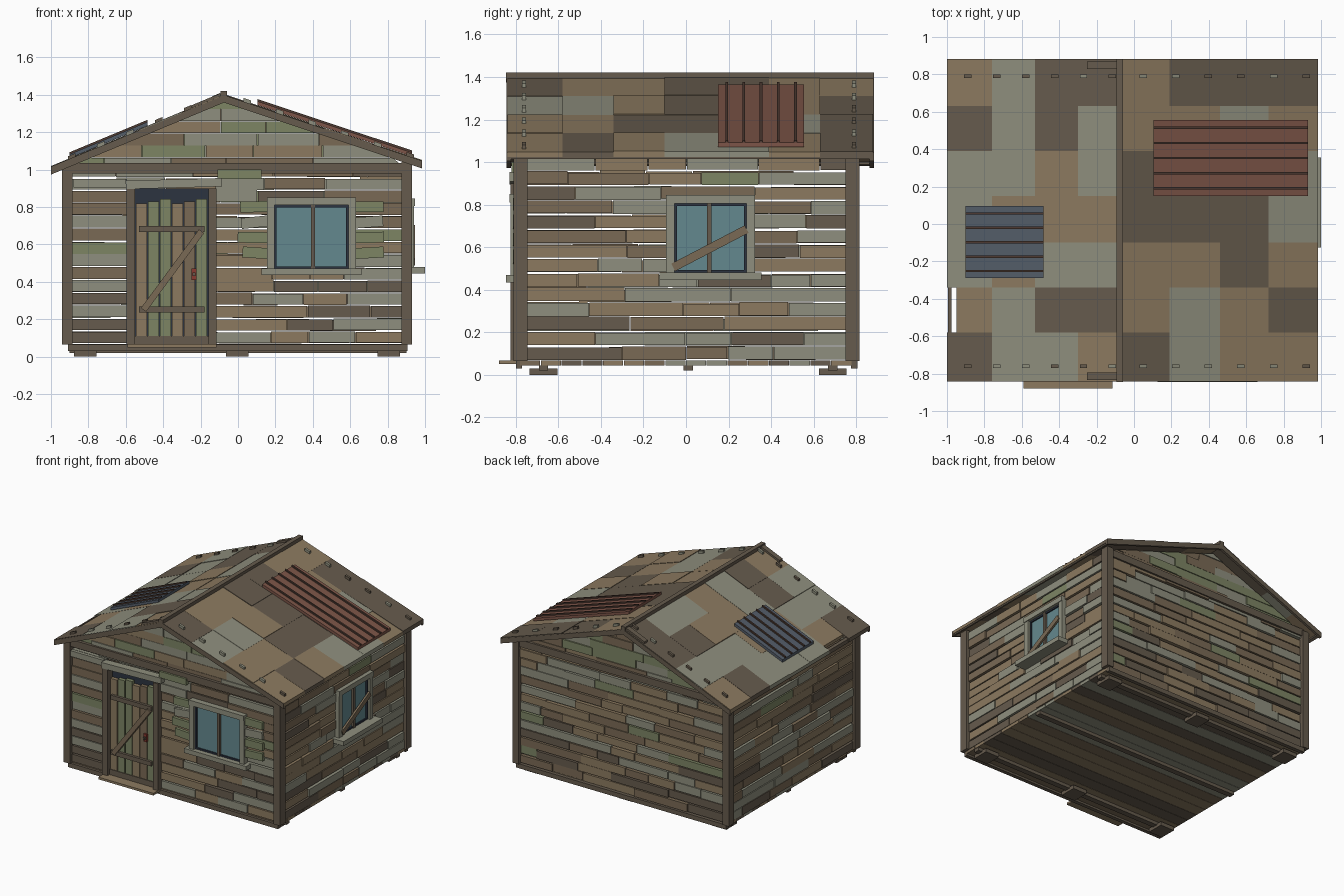
import bpy, bmesh, random
from mathutils import Vector as V

if "Cube" in bpy.data.objects:
    bpy.data.objects.remove(bpy.data.objects["Cube"])

random.seed(7)
HEX = dict(T="8c7a60", G="8f8f7e", D="665b4d", B="7a6a55", E="7d8564", red="7d5548",
           blue="545d69", glass="64898f", navy="2c3340", rib="4d3a32", lock="8a3a30")


def linear(h):
    c = [int(h[i:i + 2], 16) / 255 for i in (0, 2, 4)]
    return [(x / 12.92 if x < .04 else ((x + .055) / 1.055) ** 2.4) for x in c] + [1]


MATS = {}
for key, h in HEX.items():
    MATS[key] = bpy.data.materials.new("colour_" + key)
    MATS[key].diffuse_color = linear(h)


# Every solid is a polygon swept along a vector: (points, vector, colour)
def box(x0, x1, y0, y1, z0, z1, c):
    return [(x0, y0, z0), (x1, y0, z0), (x1, y1, z0), (x0, y1, z0)], (0, 0, z1 - z0), c


def bar(a, b, width, depth, c):
    a, b, d = V(a), V(b), V(depth)
    s = (b - a).cross(d).normalized() * width / 2
    return [a - s, b - s, b + s, a + s], d, c


def part(name, solids):
    bm = bmesh.new()
    me = bpy.data.meshes.new(name)
    slots = []
    for pts, vec, c in solids:
        if c not in slots:
            slots.append(c)
            me.materials.append(MATS[c])
        n = len(pts)
        lo = [bm.verts.new(p) for p in pts]
        hi = [bm.verts.new(V(p) + V(vec)) for p in pts]
        faces = [lo[::-1], hi] + [[lo[i], lo[(i + 1) % n], hi[(i + 1) % n], hi[i]] for i in range(n)]
        for f in faces:
            bm.faces.new(f).material_index = slots.index(c)
    bmesh.ops.recalc_face_normals(bm, faces=bm.faces[:])
    bm.to_mesh(me)
    bm.free()
    ob = bpy.data.objects.new(name, me)
    bpy.context.collection.objects.link(ob)
    return ob


# Roof profile: off-centre ridge with unequal slopes
RX, RZ = -.075, 1.40


def roof(x):
    return RZ - (.416 * (RX - x) if x < RX else .332 * (x - RX))


def slab(x0, x1, y0, y1, d0, d1, c):
    pts = [(x0, y0, roof(x0) + d0), (x1, y0, roof(x1) + d0), (x1, y0, roof(x1) + d1), (x0, y0, roof(x0) + d1)]
    return pts, (0, y1 - y0, 0), c


# Plank walls: rows of random boards, leaving openings free
STEP = .0685


def boards(u0, u1):
    u = u0
    while u < u1 - .01:
        e = u + random.uniform(.18, .5)
        if e > u1 - .12:
            e = u1
        yield u, e - .004
        u = e


def pick(z):
    return random.choices("TGDBE", (4, 4, 1 + 4 * (z < .4), 3, .7))[0]


def wall(name, along_x, face, sign, u0, u1, rows, opening=()):
    out = []
    for r in range(rows):
        z = .072 + r * STEP
        spans = [(u0, u1)]
        for a, b, lo, hi in opening:
            if z + .03 > lo and z + .03 < hi:
                spans = [s for p, q in spans for s in ((p, min(q, a)), (max(p, b), q)) if s[1] - s[0] > .02]
        for p, q in spans:
            for a, b in boards(p, q):
                o = face + sign * random.uniform(-.006, .006)
                i = o - sign * .028
                zz = z + random.uniform(-.003, .003)
                f, g = min(o, i), max(o, i)
                h = zz + random.uniform(.056, .064)
                c = pick(z)
                out.append(box(a, b, f, g, zz, h, c) if along_x else box(f, g, a, b, zz, h, c))
    part(name, out)


wall("front_wall", True, -.785, -1, -.89, .88, 14, [(-.59, -.12, 0, .93), (.17, .61, .45, .84)])
wall("back_wall", True, .79, 1, -.89, .88, 14)
wall("left_wall", False, -.92, -1, -.745, .76, 13)
wall("right_wall", False, .91, 1, -.745, .76, 14, [(-.08, .31, .47, .83)])

# Gable boards trimmed to the roof slopes
for name, y0 in (("front_gable", -.785), ("back_gable", .76)):
    out = []
    for r in range(6):
        z0, z1 = 1.0 + r * .065, min(1.0 + r * .065 + .063, 1.362)
        lim = lambda z, s: max(-.92, RX - (1.362 - z) / .416) if s < 0 else min(.91, RX + (1.362 - z) / .332)
        l0, r0, l1, r1 = lim(z0, -1), lim(z0, 1), lim(z1, -1), lim(z1, 1)
        for a, b in boards(l0, r0):
            a1, b1 = min(max(a, l1), r1), max(min(b, r1), l1)
            y = y0 + random.uniform(-.006, .006)
            pts = [(a, y, z0), (b, y, z0), (b1, y, z1), (a1, y, z1)]
            if b1 - a1 < .001:
                pts = [pts[0], pts[1], ((a1 + b1) / 2, y, z1)]
            out.append((pts, (0, .025, 0), random.choice("TGGBTE")))
    part(name, out)

# Corner posts and tie beams
part("corner_posts", [box(x, x + .055, y, y + .065, .065, 1.02 + .02 * (x > 0), "D")
                      for x in (-.94, .875) for y in (-.81, .75)])
part("tie_beams", [box(-.9, .9, y, y + .03, .98, 1.035, "D") for y in (-.805, .775)])

# Floor boards, skirting, joists and feet
part("floor", [box(-.91, .905, -.78 + i * .0975, -.685 + i * .0975, .045, .068, random.choice("TGBD"))
               for i in range(16)])
part("base_skirt", [box(-.91, .905, y, y + .03, .03, .065, "D") for y in (-.8, .775)])
part("joists", [box(-.9, .9, y - .022, y + .022, .02, .045, "D") for y in (-.67, .01, .69)])
part("feet", [box(x - .06, x + .06, y - .065, y + .065, 0, .03, "D")
              for x in (-.817, -.005, .807) for y in (-.67, .69)])
part("door_step", [box(-.59, -.115, -.88, -.77, .05, .067, "T")])

# Roof patchwork
LX, RXS = [-1, -.76, -.53, -.30, RX], [RX, .19, .46, .72, .985]
YS = [.88, .63, .39, .15, -.1, -.34, -.58, -.84]
LEFT = ["TGDD", "DGDG", "GGTG", "GTTT", "GTGG", "TGDD", "DGGT"]
RIGHT = ["TDDD", "TTGT", "DDDG", "DDDG", "TTDT", "TGTD", "DGTT"]
tiles = []
for xs, grid in ((LX, LEFT), (RXS, RIGHT)):
    for j, row in enumerate(grid):
        for i, c in enumerate(row):
            x0 = -.95 if xs is LX and j == 5 and i == 0 else xs[i]
            tiles.append(slab(x0, xs[i + 1], YS[j + 1], YS[j], -.025, random.uniform(-.003, .004), c))
for y in (-.835, .83):
    tiles.append(slab(-.25, -.09, y, y + .04, 0, .016, "D"))
part("roof_panels", tiles)
part("rake_boards", [slab(a, b, y, y + .02, -.042, -.003, "D")
                     for a, b in ((-1, RX), (RX, .985)) for y in (-.843, .863)])
part("eave_boards", [slab(a, a + .02, -.84, .88, -.036, -.006, "D") for a in (-.995, .96)])
part("ridge_cap", [box(-.093, -.058, -.845, .883, 1.375, 1.42, "D")])

# Roof pegs along both gable edges
pegs = []
for y in (-.77, .78):
    for i in range(6):
        for x in (-.91 + i * .155, .03 + i * .174):
            pegs.append(slab(x, x + .04, y, y + .018, -.005, .018, random.choice("DG")))
part("roof_pegs", pegs)

# Ribbed metal patches on the roof
for name, x0, x1, y0, y1, n, c in (("red_metal_sheet", .105, .93, .15, .555, 5, "red"),
                                   ("blue_metal_sheet", -.9, -.485, -.29, .095, 5, "blue")):
    w = (y1 - y0) / n
    part(name, [slab(x0, x1, y0, y1, .004, .025, c)] +
         [slab(x0, x1, y0 + w * (k + .5) - .006, y0 + w * (k + .5) + .006, .025, .036, "rib") for k in range(n)])

# Door: frame, planks, battens, brace, latch
part("door_frame", [box(-.595, -.55, -.825, -.755, .065, .9, "D"), box(-.158, -.115, -.825, -.755, .065, .9, "D"),
                    bar((-.6, -.83, .918), (-.085, -.83, .932), .045, (0, .06, 0), "G"),
                    box(-.55, -.158, -.80, -.76, .065, .11, "D")])
part("door_gap", [box(-.55, -.158, -.765, -.75, .1, .9, "navy")])
part("door_planks", [box(-.545 + i * .064, -.487 + i * .064, -.795, -.766, .11, .83 + .012 * (i % 3 - 1), c)
                     for i, c in enumerate("TEETBE")])
part("door_battens", [box(-.53, -.18, -.815, -.795, z, z + .034, "D") for z in (.235, .665)] +
     [bar((-.505, -.825, .25), (-.195, -.825, .67), .034, (0, .03, 0), "B")])
part("door_latch", [box(-.248, -.222, -.81, -.79, .41, .47, "lock"), box(-.242, -.228, -.825, -.81, .43, .45, "D")])


# Windows, built through a mapping from (along, outward, up) to world space
def window(name, place, u0, u1, z0, z1, mid, sill_out, extra=()):
    g = .04
    spec = [(u0, u1, 0, .045, z1 - g, z1, "G"), (u0, u0 + g, 0, .04, z0, z1 - g, "G"),
            (u1 - g, u1, 0, .04, z0, z1 - g, "G"), (mid - .011, mid + .011, .012, .03, z0, z1 - g, "D")]
    part(name + "_frame", [box(*place(*s[:4]), *s[4:]) for s in spec])
    part(name + "_glass", [box(*place(u0 + g, u1 - g, 0, .012), z0, z1 - g, "glass")])
    trim = [(u0 + g, u0 + g + .012, z0, z1 - g), (u1 - g - .012, u1 - g, z0, z1 - g),
            (u0 + g, u1 - g, z1 - g - .012, z1 - g), (u0 + g, u1 - g, z0, z0 + .012)]
    part(name + "_sash", [box(*place(a, b, .01, .022), c, d, "navy") for a, b, c, d in trim])
    part(name + "_sill", [box(*place(u0 - .03, u1 + .03, -.01, sill_out), z0 - .035, z0, "G")] + list(extra))


window("front_window", lambda a, b, c, d: (a, b, -.785 - d, -.785 - c), .155, .63, .47, .85, .4, .06)
window("right_window", lambda a, b, c, d: (.9 + c, .9 + d, a, b), -.095, .325, .48, .845, .11, .10,
       [bar((.932, -.06, .505), (.932, .285, .685), .04, (.015, 0, 0), "B")])

# Short repair boards nailed beside the window and over the wall
repair = []
for i in range(4):
    z = .535 + i * .082
    for a, b in ((.01, .165), (.62, .78)):
        s, t = random.uniform(-.02, .02), random.uniform(-.008, .008)
        repair.append(bar((a + s, -.812, z + .02 - t), (b + s * .3, -.812, z + .02 + t), .058, (0, .022, 0), "EEG"[i % 3]))
repair += [box(-.11, .125, -.82, -.79, .95, 1.0, "E"), box(-.88, -.6, -.81, -.785, .905, .95, "G")]
part("repair_boards", repair)

for m in bpy.data.materials:
    if m.users and not m.is_grease_pencil:
        m.use_nodes = True
        m.node_tree.nodes["Principled BSDF"].inputs["Base Color"].default_value = m.diffuse_color
